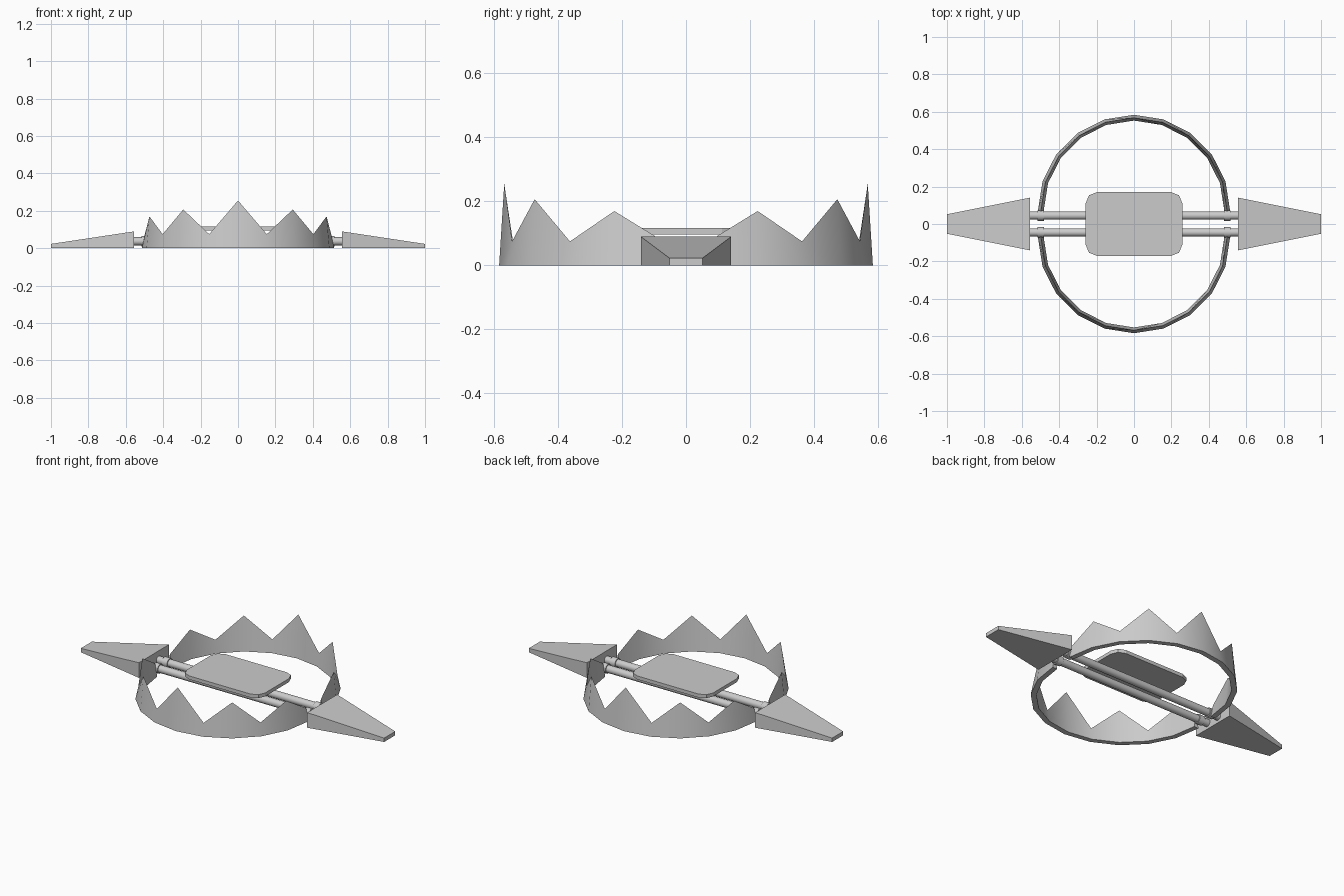
import bpy, bmesh
from math import sin, cos, radians, pi

if "Cube" in bpy.data.objects:
    bpy.data.objects.remove(bpy.data.objects["Cube"])


def make_object(name, bm, smooth=False):
    bmesh.ops.recalc_face_normals(bm, faces=bm.faces)
    mesh = bpy.data.meshes.new(name)
    bm.to_mesh(mesh)
    bm.free()
    obj = bpy.data.objects.new(name, mesh)
    bpy.context.collection.objects.link(obj)
    if smooth:
        bpy.ops.object.select_all(action='DESELECT')
        obj.select_set(True)
        bpy.context.view_layer.objects.active = obj
        bpy.ops.object.shade_smooth_by_angle(angle=radians(30))
    return obj


def jaw(name, side):
    # half ring with a wedge section; the ridge zigzags into teeth
    heights = [0.075, 0.17, 0.075, 0.207, 0.075, 0.255]
    heights += heights[-2::-1]
    bm = bmesh.new()
    rings = []
    for i, h in enumerate(heights):
        a = pi * i / 10
        section = [(0.514, 0), (0.483, 0), (0.498, h)]
        rings.append([bm.verts.new((r * cos(a), side * (0.07 + r * sin(a)), z))
                      for r, z in section])
    for a, b in zip(rings, rings[1:]):
        for k in range(3):
            n = (k + 1) % 3
            bm.faces.new((a[k], a[n], b[n], b[k]))
    bm.faces.new(rings[0])
    bm.faces.new(rings[-1])
    make_object(name, bm, True)


def rod(name, x, y, radius, length):
    bpy.ops.mesh.primitive_cylinder_add(vertices=16, radius=radius, depth=length,
                                        location=(x, y, 0.037),
                                        rotation=(0, pi / 2, 0))
    bpy.context.object.name = name
    bpy.ops.object.shade_smooth_by_angle(angle=radians(40))


def spring_end(name, side):
    # tapered wedge, tall and wide toward the ring
    bm = bmesh.new()
    loops = []
    for x, w, h in ((0.555, 0.141, 0.09), (1.0, 0.052, 0.023)):
        loops.append([bm.verts.new((side * x, y, z))
                      for y, z in ((-w, 0), (w, 0), (w, h), (-w, h))])
    a, b = loops
    bm.faces.new(a)
    bm.faces.new(b)
    for k in range(4):
        n = (k + 1) % 4
        bm.faces.new((a[k], a[n], b[n], b[k]))
    make_object(name, bm)


# Jaws, rods and hinge collars
for label, s in (("back", 1), ("front", -1)):
    jaw(label + "_jaw", s)
    rod(label + "_rod", 0, s * 0.045, 0.022, 1.14)
    for end, t in (("right", 1), ("left", -1)):
        rod(f"{label}_{end}_collar", t * 0.499, s * 0.045, 0.028, 0.036)

# Spring ends
for end, t in (("right", 1), ("left", -1)):
    spring_end(end + "_spring_end", t)

# Trigger plate with rounded corners
bm = bmesh.new()
corners = []
for cx, cy, start in ((1, 1, 0), (-1, 1, 90), (-1, -1, 180), (1, -1, 270)):
    for step in (0, 45, 90):
        a = radians(start + step)
        corners.append(bm.verts.new((cx * 0.2 + 0.058 * cos(a),
                                     cy * 0.112 + 0.058 * sin(a), 0.096)))
face = bm.faces.new(corners)
top = bmesh.ops.extrude_face_region(bm, geom=[face], use_keep_orig=True)
bmesh.ops.translate(bm, vec=(0, 0, 0.021),
                    verts=[g for g in top['geom'] if isinstance(g, bmesh.types.BMVert)])
make_object("trigger_plate", bm)
